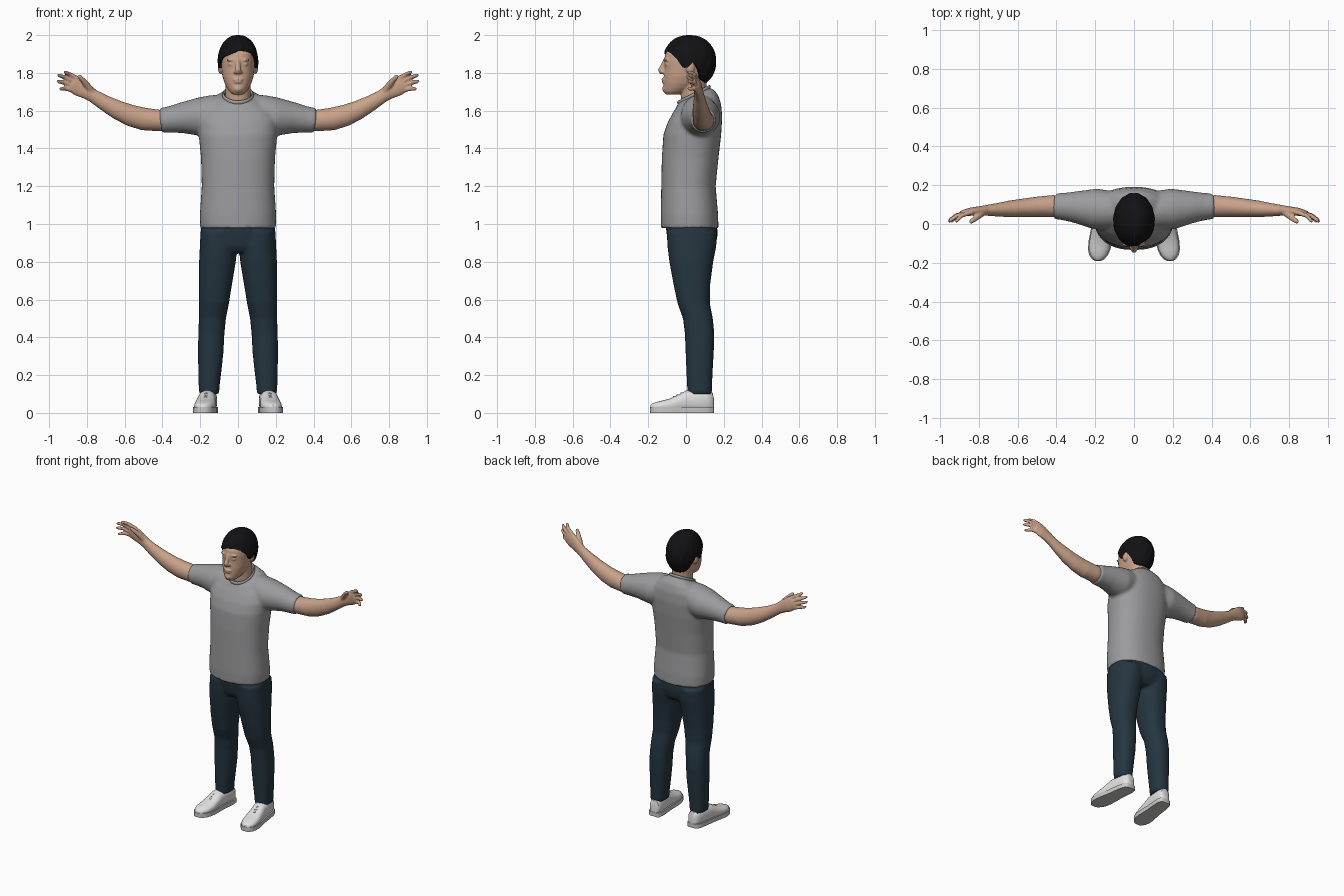
import bpy, bmesh, math
from mathutils import Vector as V


def material(name, rgb):
    m = bpy.data.materials.new(name)
    m.diffuse_color = (*rgb, 1)
    return m


SKIN = material("skin", (0.58, 0.36, 0.25))
HAIR = material("black hair", (0.006, 0.006, 0.007))
GREY = material("grey cotton", (0.33, 0.33, 0.34))
DENIM = material("dark denim", (0.018, 0.036, 0.05))
WHITE = material("white leather", (0.75, 0.75, 0.75))
SOLE = material("pale rubber", (0.58, 0.58, 0.57))


def ring(c, u, v, n=28, p=2.0):
    """Superellipse around c with half axes u and v."""
    pts = []
    for i in range(n):
        a = 2 * math.pi * i / n
        ca, sa = math.cos(a), math.sin(a)
        pts.append(V(c) + V(u) * math.copysign(abs(ca) ** (2 / p), ca)
                   + V(v) * math.copysign(abs(sa) ** (2 / p), sa))
    return pts


def loft(bm, rings):
    """Closed skin over a list of rings."""
    vs = [[bm.verts.new(p) for p in r] for r in rings]
    n = len(vs[0])
    for a, b in zip(vs, vs[1:]):
        for i in range(n):
            bm.faces.new((a[i], a[(i + 1) % n], b[(i + 1) % n], b[i]))
    bm.faces.new(vs[0])
    bm.faces.new(vs[-1])


def stack(bm, rows, p=2.3):
    """Loft upward; row = z, x min, x max, y front, y back, slope."""
    loft(bm, [[V((q.x, q.y, q.z + s * (q.y - (f + b) / 2))) for q in
               ring(((x0 + x1) / 2, (f + b) / 2, z), ((x1 - x0) / 2, 0, 0), (0, (b - f) / 2, 0), 40, p)]
              for z, x0, x1, f, b, s in rows])


def tube(bm, pts, n=16):
    """Limb along points; point = x, y, z, half depth, half height."""
    rings = []
    for i, (x, y, z, ry, rz) in enumerate(pts):
        d = V(pts[min(i + 1, len(pts) - 1)][:3]) - V(pts[max(i - 1, 0)][:3])
        v = d.cross(V((0, 1, 0))).normalized()
        u = v.cross(d).normalized()
        rings.append(ring((x, y, z), u * ry, v * rz, n))
    loft(bm, rings)


def blob(bm, c, r):
    s = bmesh.ops.create_uvsphere(bm, u_segments=16, v_segments=10, radius=1)["verts"]
    for v in s:
        v.co = V((v.co.x * r[0] + c[0], v.co.y * r[1] + c[1], v.co.z * r[2] + c[2]))


def finish(bm, name, mat, voxel=0, smooth=4, mirror=False):
    bmesh.ops.recalc_face_normals(bm, faces=bm.faces)
    me = bpy.data.meshes.new(name)
    bm.to_mesh(me)
    bm.free()
    for f in me.polygons:
        f.use_smooth = True
    me.set_sharp_from_angle(angle=math.radians(50))
    me.materials.append(mat)
    ob = bpy.data.objects.new(name, me)
    bpy.context.collection.objects.link(ob)
    if voxel:  # blend the overlapping volumes into one skin
        m = ob.modifiers.new("blend", 'REMESH')
        m.mode, m.voxel_size, m.use_smooth_shade = 'VOXEL', voxel, True
        m = ob.modifiers.new("soften", 'SMOOTH')
        m.factor, m.iterations = 0.5, smooth
    if mirror:
        ob.modifiers.new("mirror", 'MIRROR')
    return ob


# Shirt: torso and two sleeves
bm = bmesh.new()
stack(bm, [(z, -w, w, f, b, s) for z, w, f, b, s in [
    (0.978, .200, -.132, .172, 0), (1.05, .202, -.134, .170, 0), (1.2, .192, -.131, .157, 0),
    (1.35, .196, -.128, .172, 0), (1.47, .208, -.120, .186, 0), (1.55, .212, -.098, .192, .1),
    (1.61, .195, -.072, .186, .2), (1.65, .150, -.052, .170, .3), (1.675, .105, -.044, .145, .4),
    (1.682, .075, -.038, .122, .5)]])
for s in (-1, 1):
    tube(bm, [(s * x, y, z, ry, rz) for x, y, z, ry, rz in [
        (.08, .07, 1.585, .09, .10), (.13, .072, 1.58, .10, .103), (.20, .078, 1.567, .105, .103),
        (.30, .087, 1.562, .082, .081), (.36, .09, 1.553, .071, .07), (.41, .092, 1.548, .066, .066)]], 32)
finish(bm, "shirt", GREY, 0.01, 5)

# Neckband of the shirt
bm = bmesh.new()
path = ring((0, .042, 1.684), (.077, 0, 0), (0, .082, .041), 40)
loops = []
for q in path:
    out = V((q.x, q.y - .042, 0)).normalized()
    loops.append(ring(q, out * .007, (0, 0, .011), 8))
vs = [[bm.verts.new(p) for p in r] for r in loops]
for i in range(40):
    for j in range(8):
        a, b, k = vs[i], vs[(i + 1) % 40], (j + 1) % 8
        bm.faces.new((a[j], a[k], b[k], b[j]))
finish(bm, "neckband", GREY)

# Trousers: hips and two legs
bm = bmesh.new()
stack(bm, [(.85, -.13, .13, -.07, .13, 0), (.88, -.19, .19, -.09, .155, 0),
           (.93, -.198, .198, -.10, .166, 0), (.99, -.196, .196, -.108, .166, 0)])
for s in (-1, 1):
    stack(bm, [(z, s * a, s * b, f, k, 0) for z, a, b, f, k in [
        (.10, .100, .206, .008, .138), (.14, .098, .208, .006, .138), (.22, .088, .210, .002, .141),
        (.32, .077, .212, -.002, .147), (.42, .072, .210, -.006, .150), (.50, .064, .207, -.016, .142),
        (.58, .048, .206, -.045, .126), (.68, .032, .207, -.066, .128), (.80, .012, .206, -.088, .144),
        (.88, .004, .202, -.098, .160), (.96, .004, .198, -.102, .164)]])
finish(bm, "trousers", DENIM, 0.01, 3)

# Head and neck, with nose, brow, lids, lips and ears
bm = bmesh.new()
stack(bm, [(z, -w, w, f, b, 0) for z, w, f, b in [
    (1.685, .026, -.105, -.04), (1.70, .044, -.117, .0), (1.72, .058, -.119, .04),
    (1.745, .071, -.119, .075), (1.78, .082, -.118, .10), (1.82, .088, -.115, .125),
    (1.86, .090, -.117, .135), (1.90, .090, -.110, .14), (1.94, .074, -.08, .12),
    (1.97, .04, -.04, .08)]], 2.2)
stack(bm, [(1.58, -.085, .085, -.02, .13, 0), (1.64, -.07, .07, -.024, .116, 0),
           (1.70, -.066, .066, -.028, .108, 0), (1.78, -.066, .066, -.03, .11, 0)], 2)
tube(bm, [(0, -.112, 1.872, .008, .010), (0, -.122, 1.84, .012, .012),
          (0, -.134, 1.815, .016, .016), (0, -.125, 1.797, .014, .014)])
blob(bm, (0, -.117, 1.765), (.028, .013, .007))
blob(bm, (0, -.116, 1.752), (.024, .013, .008))
blob(bm, (0, -.112, 1.715), (.024, .014, .018))
for s in (-1, 1):
    blob(bm, (s * .014, -.122, 1.805), (.010, .012, .009))
    blob(bm, (s * .036, -.104, 1.868), (.026, .013, .007))
    blob(bm, (s * .036, -.102, 1.846), (.017, .011, .008))
    blob(bm, (s * .094, .022, 1.83), (.013, .024, .036))
finish(bm, "head", SKIN, 0.005, 4)

# Hair cap with side-swept fringe, sideburns and nape
HAIRLINE = [(0, 1.915), (25, 1.905), (45, 1.895), (62, 1.87), (76, 1.825), (88, 1.83),
            (98, 1.86), (110, 1.82), (125, 1.765), (150, 1.748), (180, 1.745)]


def hairline(deg):
    for (a, za), (b, zb) in zip(HAIRLINE, HAIRLINE[1:]):
        if deg <= b:
            return za + (zb - za) * (deg - a) / (b - a)
    return HAIRLINE[-1][1]


bm = bmesh.new()
rings, N, ROWS = [], 96, 24
for k in range(1, ROWS + 2):
    row = []
    for i in range(N):
        deg = 360 * i / N - 180
        a = math.radians(deg)
        front = max(0, math.cos(a))
        low = hairline(abs(deg)) + .012 * front * math.sin(2 * a)
        end = math.acos(max(-1, min(1, (low - 1.86) / .14)))
        phi = end * min(k, ROWS) / ROWS
        r = math.sin(phi) ** .88
        r *= 1 + .010 * math.sin(15 * a + 5 * phi) * math.sin(phi) ** 2
        r *= 1 - .05 * math.exp(-((deg - 28) / 9) ** 2) * math.sin(phi)  # parting
        if k > ROWS:
            r *= .8  # tuck the rim under
        row.append(V((.107 * r * math.sin(a), .018 - .142 * r * math.cos(a), 1.86 + .14 * math.cos(phi))))
    rings.append(row)
loft(bm, rings)
finish(bm, "hair", HAIR)

# Arms with hands, palms forward
bm = bmesh.new()
tube(bm, [(.34, .09, 1.55, .056, .056), (.42, .092, 1.548, .057, .057), (.50, .088, 1.556, .053, .060),
          (.57, .083, 1.575, .048, .057), (.64, .078, 1.605, .043, .050), (.71, .073, 1.643, .034, .041),
          (.765, .070, 1.677, .027, .035), (.80, .067, 1.70, .024, .040), (.84, .064, 1.722, .021, .047),
          (.875, .056, 1.742, .017, .045), (.885, .053, 1.747, .012, .038)], 24)
# fingers: knuckle x, z and tip x, z
for kx, kz, tx, tz in [(.853, 1.772, .920, 1.806), (.868, 1.754, .953, 1.790),
                       (.876, 1.733, .957, 1.757), (.880, 1.710, .944, 1.718)]:
    mx, mz = (kx + tx) / 2, (kz + tz) / 2
    tube(bm, [(kx - .02, .060, kz - .01, .012, .012), (kx, .056, kz, .012, .0125),
              (mx + .004, .043, mz + .003, .011, .0115), (tx - .008, .020, tz - .003, .010, .010),
              (tx, .009, tz, .006, .006)], 12)
# thumb
tube(bm, [(.775, .062, 1.70, .018, .018), (.80, .045, 1.735, .018, .018), (.82, .027, 1.76, .014, .014),
          (.838, .014, 1.778, .012, .012), (.846, .007, 1.786, .007, .007)], 12)
finish(bm, "arms", SKIN, 0.005, 3, True)

# Shoes: y, half width, top
SHOE = [(.148, .020, .075), (.140, .034, .108), (.11, .043, .12), (.06, .046, .12), (.0, .047, .118),
        (-.04, .051, .096), (-.09, .055, .074), (-.13, .053, .064), (-.16, .043, .057), (-.18, .027, .048),
        (-.188, .012, .042)]


def shoe_x(y):
    return .165 - .11 * y


bm = bmesh.new()
loft(bm, [ring((shoe_x(y), y, (t + .005) / 2), (w, 0, 0), (0, 0, (t - .005) / 2), 28, 2.5) for y, w, t in SHOE])
finish(bm, "shoe_uppers", WHITE, mirror=True)

bm = bmesh.new()
outline = [(shoe_x(y) + w + .005, y) for y, w, t in SHOE] + [(shoe_x(y) - w - .005, y) for y, w, t in SHOE[::-1]]
loft(bm, [[V((x, y * 1.01, z)) for x, y in outline] for z in (0, .03)])
finish(bm, "shoe_soles", SOLE, mirror=True)

# Shoe laces
bm = bmesh.new()
for y, z in [(-.025, .105), (-.045, .095), (-.065, .086)]:
    c = shoe_x(y)
    tube(bm, [(c - .028, y, z - .012, .005, .004), (c, y, z, .005, .004), (c + .028, y, z - .012, .005, .004)], 8)
finish(bm, "laces", WHITE, mirror=True)
